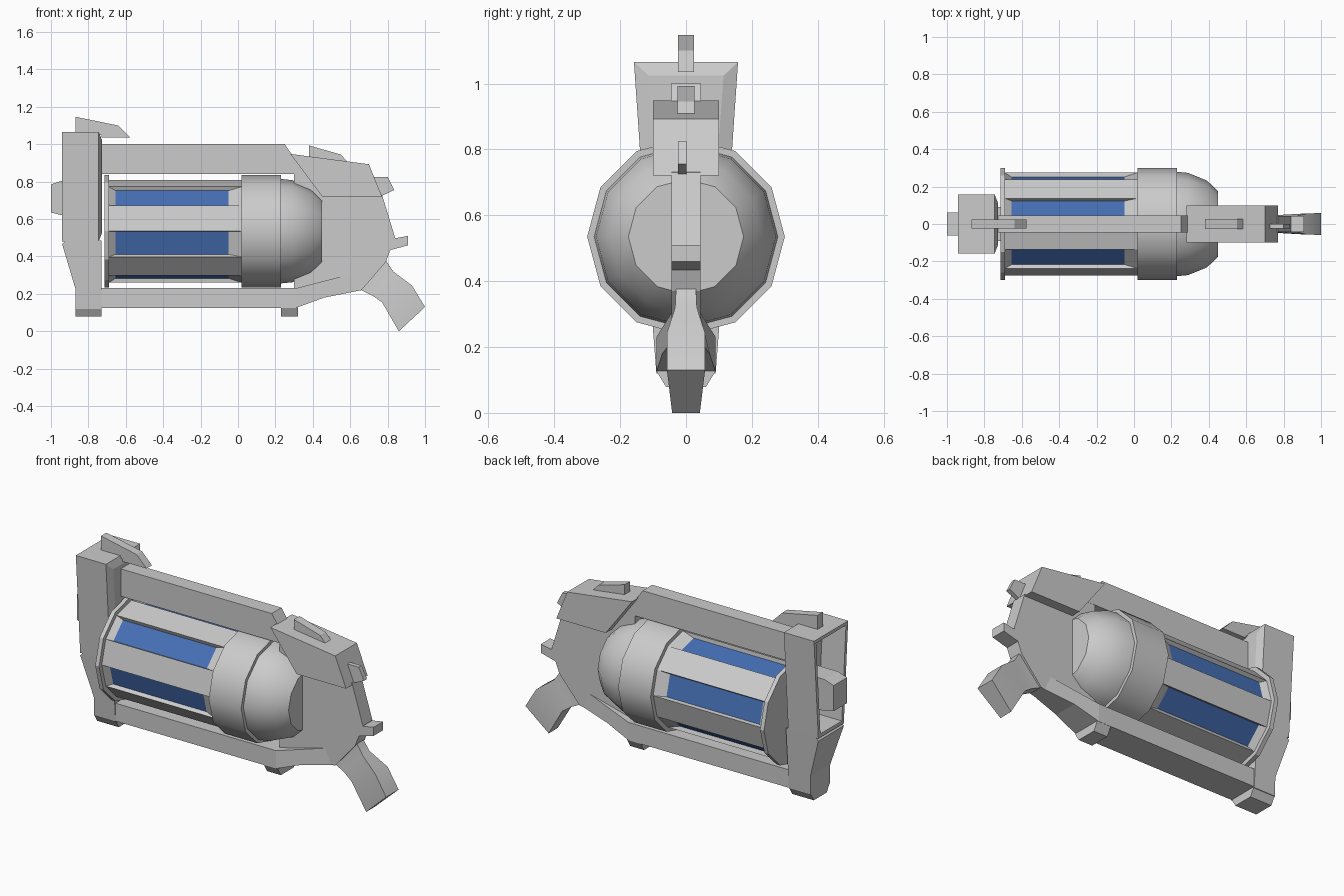
import bpy, bmesh
from math import sin, cos, radians

if "Cube" in bpy.data.objects:
    bpy.data.objects.remove(bpy.data.objects["Cube"])

CZ = 0.535  # height of the barrel axis


def finish(name, bm, smooth=0):
    bmesh.ops.recalc_face_normals(bm, faces=bm.faces)
    me = bpy.data.meshes.new(name)
    bm.to_mesh(me)
    bm.free()
    if smooth:
        me.shade_smooth()
        me.set_sharp_from_angle(angle=radians(smooth))
    ob = bpy.data.objects.new(name, me)
    bpy.context.collection.objects.link(ob)
    return ob


def prism(pts, hw, y0=0.0):
    """Side profile (x, z) widened in y; hw is one half width or one per point."""
    bm = bmesh.new()
    w = hw if isinstance(hw, (list, tuple)) else [hw] * len(pts)
    a = [bm.verts.new((x, y0 - h, z)) for (x, z), h in zip(pts, w)]
    b = [bm.verts.new((x, y0 + h, z)) for (x, z), h in zip(pts, w)]
    bm.faces.new(a)
    bm.faces.new(b[::-1])
    n = len(pts)
    for i in range(n):
        j = (i + 1) % n
        bm.faces.new((a[i], b[i], b[j], a[j]))
    bmesh.ops.recalc_face_normals(bm, faces=bm.faces)
    return bm


def box(x0, x1, z0, z1):
    return [(x0, z0), (x1, z0), (x1, z1), (x0, z1)]


def lathe(profile, sides=12):
    """Revolve (x, radius) pairs around the barrel axis; returns bmesh and side strips."""
    bm = bmesh.new()
    rings = [[bm.verts.new((x, -r * cos(radians(360 / sides * k)),
                            CZ + r * sin(radians(360 / sides * k))))
              for k in range(sides)] for x, r in profile]
    strips = []
    for p, q in zip(rings, rings[1:]):
        for k in range(sides):
            j = (k + 1) % sides
            strips.append(bm.faces.new((p[k], p[j], q[j], q[k])))
    bm.faces.new(rings[0])
    bm.faces.new(rings[-1][::-1])
    bmesh.ops.recalc_face_normals(bm, faces=bm.faces)
    return bm, strips


# Barrel: flange, collar and rounded rear dome
finish("barrel_flange", lathe([(-0.715, 0.3), (-0.69, 0.3)])[0])
finish("barrel_collar", lathe([(0.02, 0.3), (0.23, 0.3)])[0], 35)
finish("barrel_dome", lathe([(0.22, 0.28), (0.29, 0.273), (0.39, 0.232), (0.45, 0.175)])[0], 35)

# Barrel drum: every other side is a recessed blue window
blue = bpy.data.materials.new("window_blue")
blue.diffuse_color = (0.06, 0.16, 0.46, 1)
blue.use_nodes = True
blue.node_tree.nodes["Principled BSDF"].inputs["Base Color"].default_value = blue.diffuse_color
bm, strips = lathe([(-0.69, 0.275), (0.02, 0.275)])
windows = strips[1::2]
bmesh.ops.inset_individual(bm, faces=windows, thickness=0.012, depth=-0.022)
for f in windows:
    f.material_index = 1
    for v in f.verts:
        v.co.x = -0.655 if v.co.x < -0.3 else -0.05
drum = finish("barrel_drum", bm)
drum.data.materials.append(None)
drum.data.materials.append(blue)

# Frame: top bar, bottom bar and its tapering tail
finish("top_bar", prism([(-0.75, 0.84), (0.36, 0.84), (0.25, 1.0), (-0.75, 1.0)], 0.045))
finish("bottom_bar", prism(box(-0.75, 0.31, 0.125, 0.23), 0.09))
finish("bottom_tail", prism([(0.31, 0.125), (0.46, 0.18), (0.66, 0.22), (0.62, 0.31), (0.31, 0.23)],
                            [0.09, 0.072, 0.04, 0.04, 0.09]))

# Rear body plate and housing above it
finish("rear_body", prism([(0.30, 0.14), (0.46, 0.18), (0.66, 0.22), (0.79, 0.37), (0.84, 0.50),
                           (0.77, 0.73), (0.60, 0.80), (0.30, 0.90)], 0.044))
finish("rear_housing", prism([(0.45, 0.72), (0.77, 0.72), (0.70, 0.893), (0.28, 0.948)], 0.1))

# Front block: tapered box with an open pocket in front and a bevelled back
bm = prism(box(-0.94, -0.745, 0.48, 1.065), [0.118, 0.118, 0.158, 0.158])
bm.faces.ensure_lookup_table()
front = min(bm.faces, key=lambda f: f.calc_center_median().x)
back = max(bm.faces, key=lambda f: f.calc_center_median().x)
bmesh.ops.inset_individual(bm, faces=[front], thickness=0.028)
for v in bmesh.ops.extrude_discrete_faces(bm, faces=[front])["faces"][0].verts:
    v.co.x = -0.79
bmesh.ops.inset_individual(bm, faces=[back], thickness=0.06)
for v in back.verts:
    v.co.x = -0.728
finish("front_block", bm)
finish("front_block_base", prism([(-0.94, 0.465), (-0.87, 0.23), (-0.87, 0.12), (-0.73, 0.12),
                                  (-0.73, 0.485), (-0.92, 0.485)],
                                 [0.118, 0.092, 0.09, 0.09, 0.118, 0.118]))
finish("nozzle", prism([(-1.0, 0.635), (-0.94, 0.62), (-0.78, 0.62), (-0.78, 0.805),
                        (-0.94, 0.805), (-1.0, 0.785)], 0.062))

# Feet under the bottom bar
for name, x0, x1 in (("front_foot", -0.87, -0.73), ("rear_foot", 0.23, 0.32)):
    finish(name, prism(box(x0, x1, 0.078, 0.127), [0.06, 0.06, 0.09, 0.09]))

# Sights and hammer spur
finish("front_sight", prism([(-0.87, 1.05), (-0.73, 1.05), (-0.73, 1.035), (-0.575, 1.035),
                             (-0.64, 1.1), (-0.87, 1.147)], 0.025))
finish("rear_sight", prism([(0.38, 0.92), (0.59, 0.9), (0.55, 0.945), (0.38, 0.993)], 0.026))
finish("rear_latch", prism([(0.76, 0.72), (0.835, 0.755), (0.80, 0.825), (0.72, 0.825)],
                           0.013, -0.012))
finish("hammer_spur", prism([(0.80, 0.43), (0.91, 0.46), (0.91, 0.51), (0.80, 0.49)], 0.044))

# Grip: curved loft through four sections (front point, back point, half widths)
bm = bmesh.new()
rings = []
for (x0, z0), (x1, z1), h0, h1 in (((0.66, 0.22), (0.79, 0.38), 0.035, 0.03),
                                   ((0.72, 0.19), (0.83, 0.32), 0.04, 0.033),
                                   ((0.77, 0.155), (0.93, 0.245), 0.048, 0.057),
                                   ((0.86, 0.0), (1.0, 0.13), 0.042, 0.058)):
    rings.append([bm.verts.new(c) for c in ((x0, -h0, z0), (x1, -h1, z1), (x1, h1, z1), (x0, h0, z0))])
for p, q in zip(rings, rings[1:]):
    for k in range(4):
        j = (k + 1) % 4
        bm.faces.new((p[k], p[j], q[j], q[k]))
bm.faces.new(rings[0])
bm.faces.new(rings[-1])
finish("grip", bm, 45)
